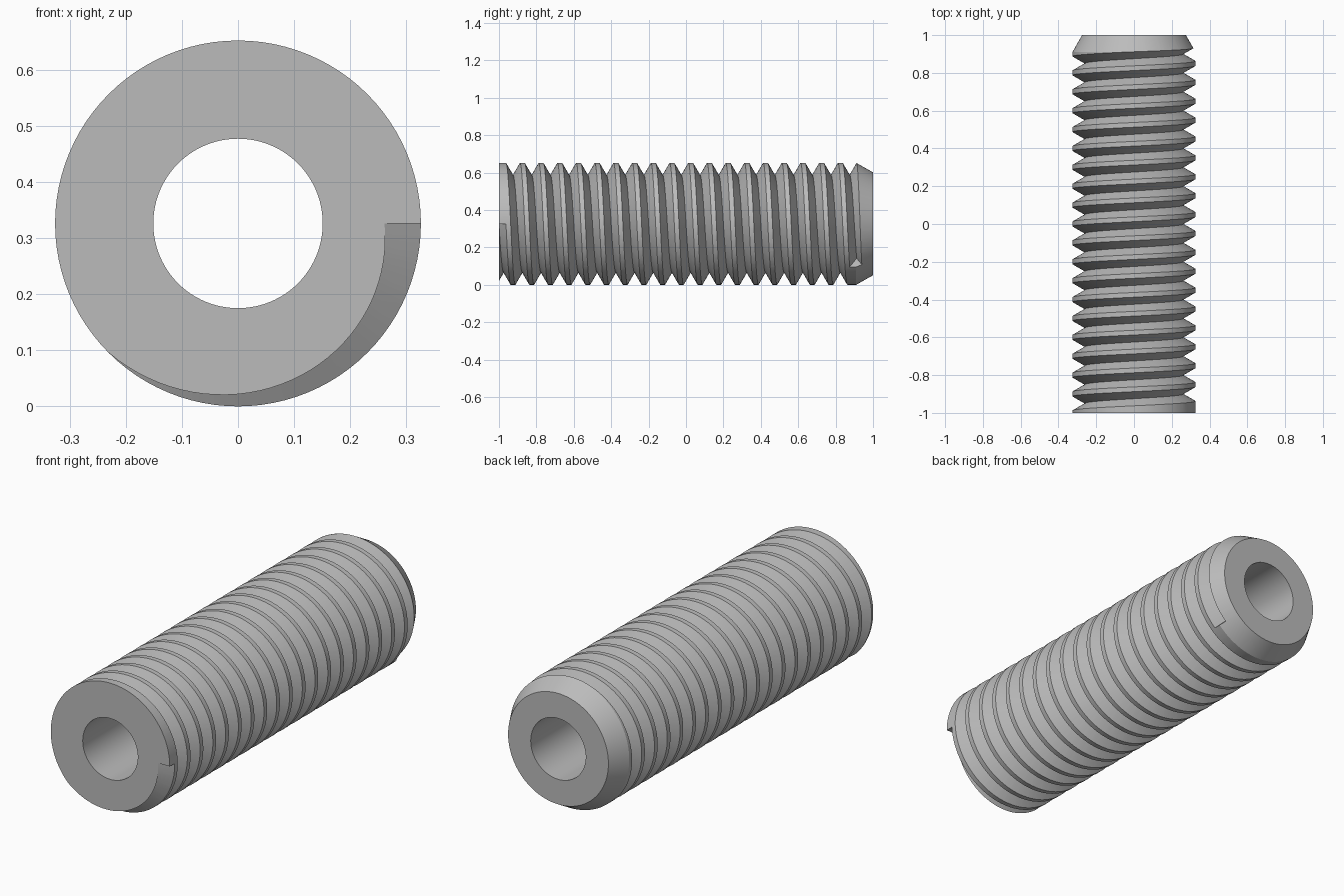
import bpy
import bmesh
from math import cos, sin, tau, radians

RADIUS, BORE, PITCH = 0.326, 0.151, 0.1
SEGMENTS = 96          # facets per turn
TURNS = 19.125         # length of the thread groove

if "Cube" in bpy.data.objects:
    bpy.data.objects.remove(bpy.data.objects["Cube"])

steel = bpy.data.materials.new("grey steel")
steel.use_nodes = True
steel.diffuse_color = (0.5, 0.5, 0.5, 1)
steel.node_tree.nodes["Principled BSDF"].inputs["Base Color"].default_value = (0.5, 0.5, 0.5, 1)


def sweep(name, profile, steps, direction, rise, closed):
    """Turn a closed (radius, y) profile about the long axis, rising along y per turn."""
    bm = bmesh.new()
    rings = []
    for i in range(steps):
        a = direction * tau * (i % SEGMENTS) / SEGMENTS
        lift = rise * i / SEGMENTS
        rings.append([bm.verts.new((r * cos(a), y + lift, RADIUS + r * sin(a)))
                      for r, y in profile])
    pairs = list(zip(rings, rings[1:]))
    if closed:
        pairs.append((rings[-1], rings[0]))
    else:
        bm.faces.new(rings[0])
        bm.faces.new(rings[-1])
    n = len(profile)
    for p, q in pairs:
        for j in range(n):
            k = (j + 1) % n
            bm.faces.new((p[j], p[k], q[k], q[j]))
    bmesh.ops.recalc_face_normals(bm, faces=bm.faces)
    mesh = bpy.data.meshes.new(name)
    bm.to_mesh(mesh)
    bm.free()
    mesh.materials.append(steel)
    obj = bpy.data.objects.new(name, mesh)
    bpy.context.collection.objects.link(obj)
    return obj


# Hollow rod with a chamfered back end
rod = sweep("threaded_rod",
            [(BORE, -1), (RADIUS, -1), (RADIUS, 0.91), (0.275, 1), (BORE, 1)],
            SEGMENTS, 1, 0, True)

# V-shaped groove cutter, wound along the rod from the front face
root, outer = 0.261, 0.336
half = 0.0375 * (outer - root) / (RADIUS - root)
groove = sweep("groove_cutter", [(root, -1), (outer, -1 - half), (outer, -1 + half)],
               int(TURNS * SEGMENTS) + 1, -1, PITCH, False)
groove.hide_render = True

# Cut the thread
cut = rod.modifiers.new("thread", "BOOLEAN")
cut.operation = "DIFFERENCE"
cut.solver = "EXACT"
cut.object = groove
bpy.ops.object.select_all(action="DESELECT")
rod.select_set(True)
bpy.context.view_layer.objects.active = rod
bpy.ops.object.modifier_apply(modifier=cut.name)
bpy.data.objects.remove(groove)

bpy.ops.object.shade_smooth_by_angle(angle=radians(20))
